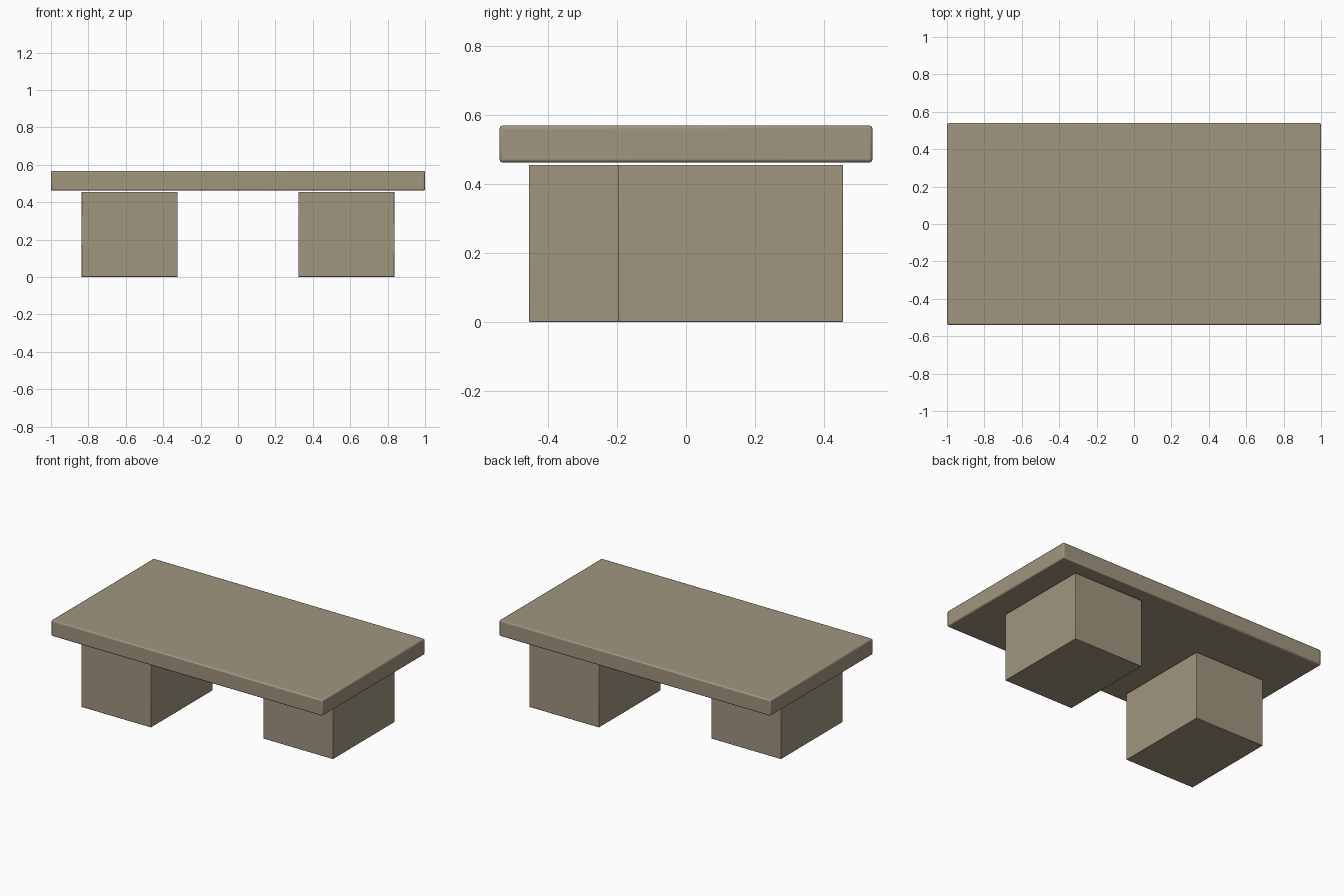
import bpy

cube = bpy.data.objects.get("Cube")
if cube:
    bpy.data.objects.remove(cube, do_unlink=True)

# Single stone colour
COLOUR = (0.352, 0.305, 0.212, 1)
stone = bpy.data.materials.new("warm stone")
stone.use_nodes = True
stone.diffuse_color = COLOUR
shader = next(n for n in stone.node_tree.nodes if n.type == "BSDF_PRINCIPLED")
shader.inputs["Base Color"].default_value = COLOUR


def block(name, centre, size, edge):
    """Box with a fine eased edge."""
    bpy.ops.mesh.primitive_cube_add(size=1, location=centre)
    obj = bpy.context.object
    obj.name = name
    obj.scale = size
    bpy.ops.object.transform_apply(location=False, rotation=False, scale=True)
    bevel = obj.modifiers.new("eased edge", "BEVEL")
    bevel.width = edge
    bevel.segments = 2
    obj.data.materials.append(stone)
    bpy.ops.object.shade_smooth_by_angle()
    return obj


# Table top, floating just above the supports
block("table_top", (0, 0, 0.515), (2, 1.08, 0.106), 0.008)

# Staggered supports: left one set back, right one set forward
for name, side in (("left_support", 1), ("right_support", -1)):
    block(name, (side * 0.58, side * 0.13, 0.2275), (0.514, 0.65, 0.455), 0.003)
